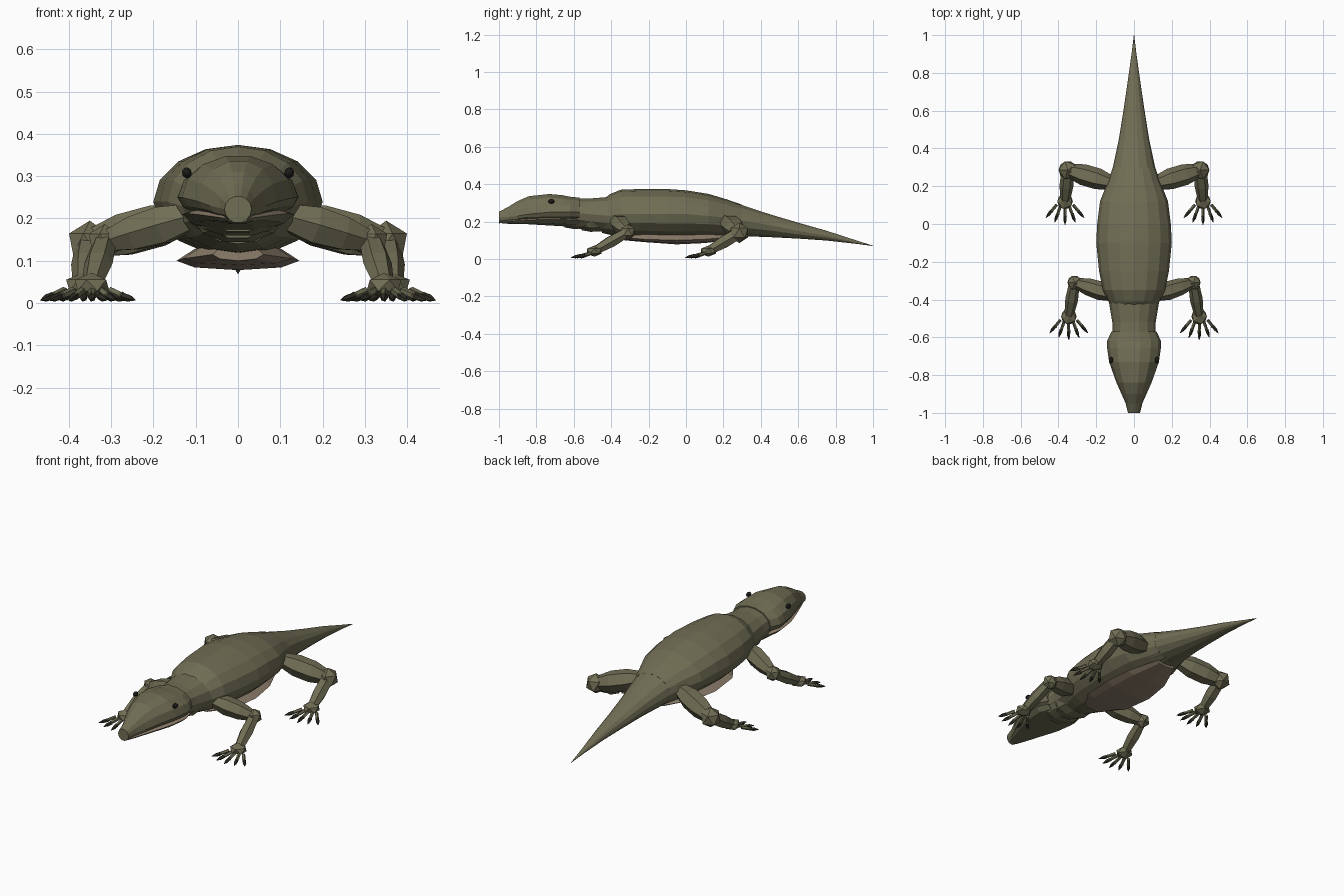
import bpy, bmesh, math
from mathutils import Vector


def material(name, color):
    m = bpy.data.materials.new(name)
    m.diffuse_color = (*color, 1)
    return m


SKIN = material("olive skin", (0.165, 0.155, 0.09))
BELLY = material("tan belly", (0.27, 0.21, 0.15))
CLAW = material("dark claw", (0.03, 0.03, 0.02))
EYE = material("black eye", (0.012, 0.012, 0.01))


def finish(bm, name, *mats):
    bmesh.ops.recalc_face_normals(bm, faces=bm.faces)
    me = bpy.data.meshes.new(name)
    bm.to_mesh(me)
    bm.free()
    for m in mats:
        me.materials.append(m)
    ob = bpy.data.objects.new(name, me)
    bpy.context.collection.objects.link(ob)
    return ob


def bridge(bm, rings):
    for a, b in zip(rings, rings[1:]):
        n = len(a)
        for i in range(n):
            j = (i + 1) % n
            bm.faces.new((a[i], a[j], b[j], b[i]))
    bm.faces.new(rings[0])
    bm.faces.new(rings[-1][::-1])


def loft(name, sections, sides, mats, rule=None):
    """Sections along y: (y, half width, top z, widest z, bottom z)."""
    bm = bmesh.new()
    rings = []
    for y, w, top, mid, low in sections:
        ring = []
        for i in range(sides):
            a = 2 * math.pi * i / sides
            s = math.sin(a)
            z = mid + s * ((top - mid) if s > 0 else (mid - low))
            ring.append(bm.verts.new((w * math.cos(a), y, z)))
        rings.append(ring)
    bridge(bm, rings)
    ob = finish(bm, name, *mats)
    if rule:
        for p in ob.data.polygons:
            p.material_index = rule(p)
    return ob


def limb(bm, a, b, radii, sides=6, mat=0):
    """Faceted tube from a to b, radii spread evenly along its length."""
    a, b = Vector(a), Vector(b)
    q = (b - a).to_track_quat('Z', 'Y')
    rings = []
    for k, r in enumerate(radii):
        c = a.lerp(b, k / (len(radii) - 1))
        rings.append([bm.verts.new(c + q @ Vector((
            r * math.cos(2 * math.pi * i / sides),
            r * math.sin(2 * math.pi * i / sides), 0))) for i in range(sides)])
    old = set(bm.faces)
    bridge(bm, rings)
    for f in set(bm.faces) - old:
        f.material_index = mat


def ball(bm, c, r, scale=(1, 1, 1), mat=0, sub=1):
    old = set(bm.faces)
    vs = bmesh.ops.create_icosphere(bm, subdivisions=sub, radius=r)['verts']
    for v in vs:
        v.co = Vector(c) + v.co * Vector(scale)
    for f in set(bm.faces) - old:
        f.material_index = mat


def mirrored(ob):
    m = ob.modifiers.new("mirror", 'MIRROR')
    m.use_clip = False
    m.use_mirror_merge = False


# Neck, trunk and tail
loft("trunk", [
    (-0.45, 0.115, 0.31, 0.23, 0.14), (-0.41, 0.135, 0.345, 0.23, 0.13),
    (-0.35, 0.165, 0.37, 0.24, 0.12), (-0.25, 0.185, 0.374, 0.24, 0.115),
    (-0.10, 0.20, 0.374, 0.24, 0.11), (0.0, 0.195, 0.367, 0.24, 0.11),
    (0.12, 0.18, 0.348, 0.23, 0.115), (0.22, 0.14, 0.318, 0.22, 0.115),
    (0.30, 0.112, 0.29, 0.205, 0.12)], 16, [SKIN])
loft("tail", [
    (0.22, 0.135, 0.316, 0.22, 0.115), (0.30, 0.112, 0.29, 0.205, 0.12),
    (0.45, 0.08, 0.24, 0.18, 0.115), (0.60, 0.056, 0.195, 0.15, 0.108),
    (0.75, 0.034, 0.152, 0.125, 0.098), (0.90, 0.013, 0.103, 0.092, 0.082),
    (1.0, 0.001, 0.071, 0.07, 0.069)], 14, [SKIN])
loft("neck", [
    (-0.64, 0.11, 0.325, 0.25, 0.165), (-0.52, 0.115, 0.325, 0.24, 0.155),
    (-0.40, 0.135, 0.335, 0.23, 0.135)], 14, [SKIN])

# Belly plate with sharp side rims
loft("belly", [
    (-0.33, 0.06, 0.14, 0.115, 0.10), (-0.22, 0.13, 0.14, 0.105, 0.09),
    (-0.05, 0.145, 0.14, 0.10, 0.078), (0.10, 0.125, 0.14, 0.105, 0.085),
    (0.26, 0.06, 0.14, 0.12, 0.105)], 8, [BELLY])

# Head, flat underneath, and the lower jaw
loft("head", [
    (-0.57, 0.12, 0.33, 0.25, 0.19), (-0.62, 0.143, 0.335, 0.25, 0.195),
    (-0.66, 0.142, 0.343, 0.25, 0.195), (-0.73, 0.132, 0.35, 0.25, 0.20),
    (-0.84, 0.093, 0.338, 0.24, 0.20), (-0.90, 0.066, 0.312, 0.23, 0.195),
    (-0.95, 0.044, 0.28, 0.225, 0.192), (-1.0, 0.032, 0.253, 0.222, 0.19)],
    14, [SKIN])
loft("jaw", [
    (-0.57, 0.11, 0.22, 0.205, 0.165), (-0.64, 0.132, 0.225, 0.21, 0.172),
    (-0.74, 0.122, 0.225, 0.212, 0.178), (-0.85, 0.083, 0.22, 0.208, 0.185),
    (-0.94, 0.046, 0.215, 0.203, 0.187), (-0.985, 0.025, 0.21, 0.20, 0.189)],
    10, [SKIN, BELLY], lambda p: 1 if p.normal.z > 0.1 else 0)

# Throat folds
for i, (y, low) in enumerate([(-0.60, 0.158), (-0.51, 0.142)]):
    loft(f"throat_fold_{i + 1}", [
        (y - 0.05, 0.075, 0.21, 0.20, low + 0.01), (y, 0.105, 0.22, 0.20, low),
        (y + 0.07, 0.10, 0.22, 0.20, low + 0.005)], 10, [SKIN])

# Eyes
bm = bmesh.new()
ball(bm, (0.121, -0.72, 0.308), 0.013, (0.9, 1.3, 1), sub=2)
mirrored(finish(bm, "eye", EYE))


# Legs: root, knee, ankle, upper radii, lower radii, knee size
def leg(name, root, knee, ankle, upper, lower, kr):
    bm = bmesh.new()
    limb(bm, root, knee, upper)
    ball(bm, knee, kr)
    limb(bm, knee, ankle, lower)
    ball(bm, ankle, 0.046, (1, 1, 0.65))
    # Five spread toes with knuckles and claws
    for i in range(5):
        a = math.radians((i - 2) * 20)
        d = Vector((math.sin(a), -math.cos(a), 0))
        base = Vector((ankle[0] + (i - 2) * 0.014, ankle[1], 0))
        reach = 0.125 - 0.005 * abs(i - 2)
        p0 = base + d * 0.025 + Vector((0, 0, 0.03))
        p1 = base + d * (reach - 0.047) + Vector((0, 0, 0.017))
        p2 = base + d * reach + Vector((0, 0, 0.007))
        limb(bm, p0, p1, (0.009, 0.009, 0.008), 5)
        ball(bm, p1, 0.0105)
        limb(bm, p1, p2, (0.0095, 0.009, 0.001), 5, 1)
    mirrored(finish(bm, name, SKIN, CLAW))


leg("front_leg", (0.11, -0.375, 0.205), (0.315, -0.31, 0.145),
    (0.345, -0.49, 0.042), (0.035, 0.05, 0.045, 0.026), (0.028, 0.034, 0.024), 0.042)
leg("hind_leg", (0.11, 0.215, 0.205), (0.35, 0.285, 0.14),
    (0.365, 0.12, 0.042), (0.035, 0.056, 0.056, 0.036), (0.034, 0.037, 0.025), 0.055)
